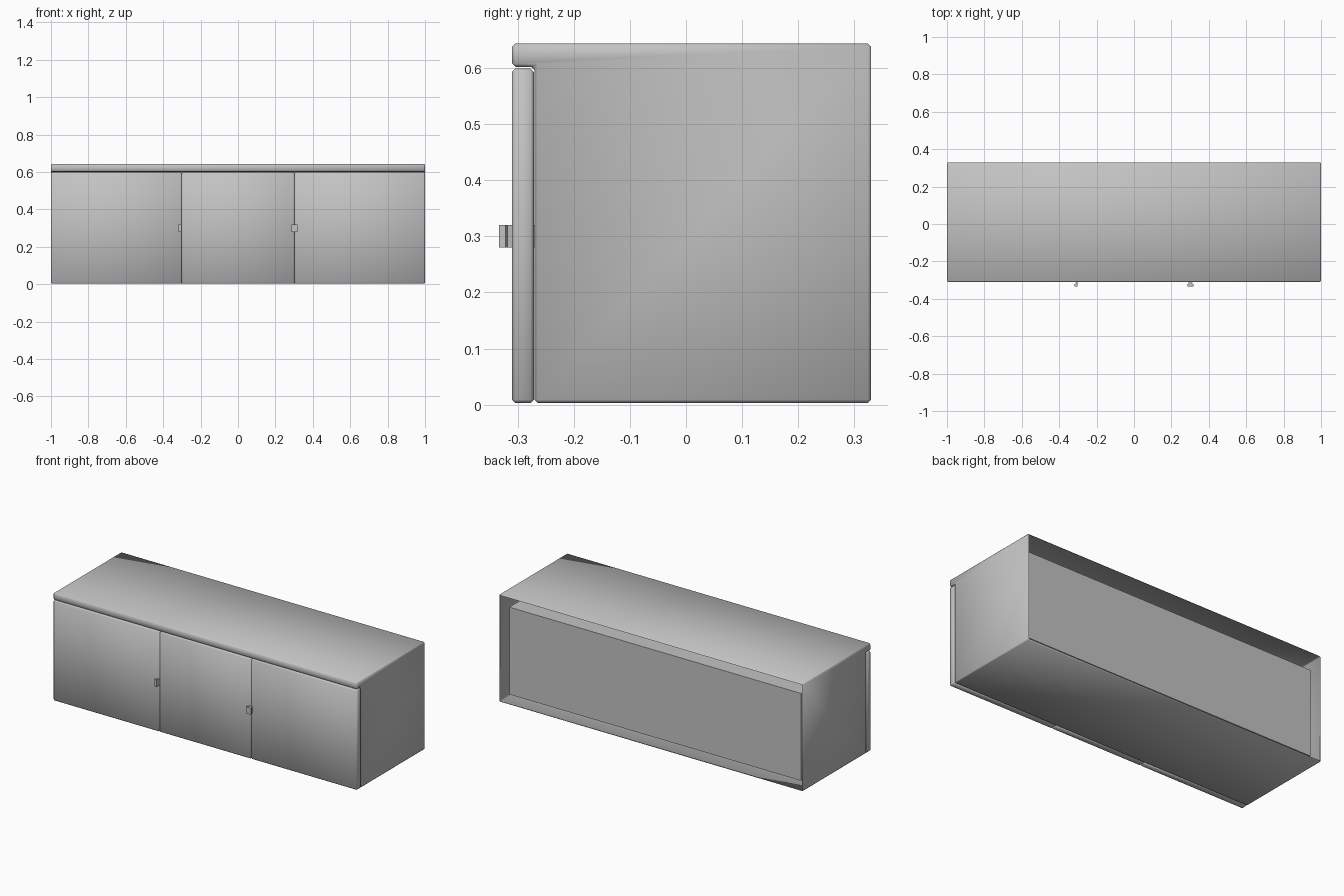
import bpy
import bmesh

if "Cube" in bpy.data.objects:
    bpy.data.objects.remove(bpy.data.objects["Cube"], do_unlink=True)

grey = bpy.data.materials.new("cabinet grey")
grey.use_nodes = True
grey.diffuse_color = (0.55, 0.55, 0.55, 1)
grey.node_tree.nodes["Principled BSDF"].inputs["Base Color"].default_value = (0.55, 0.55, 0.55, 1)


def finish(name, bm, smooth=True):
    mesh = bpy.data.meshes.new(name)
    bm.to_mesh(mesh)
    bm.free()
    mesh.materials.append(grey)
    for face in mesh.polygons:
        face.use_smooth = smooth
    obj = bpy.data.objects.new(name, mesh)
    bpy.context.collection.objects.link(obj)


def prism(points, axis, low, high):
    """Extrude a closed 2D profile along x or z."""
    bm = bmesh.new()
    place = (lambda p: (low, p[0], p[1])) if axis == "x" else (lambda p: (p[0], p[1], low))
    face = bm.faces.new([bm.verts.new(place(p)) for p in points])
    new = bmesh.ops.extrude_face_region(bm, geom=[face])["geom"]
    move = (high - low, 0, 0) if axis == "x" else (0, 0, high - low)
    bmesh.ops.translate(bm, vec=move, verts=[v for v in new if isinstance(v, bmesh.types.BMVert)])
    bmesh.ops.recalc_face_normals(bm, faces=bm.faces)
    return bm


def soften(bm, radius):
    bmesh.ops.bevel(bm, geom=list(bm.edges), offset=radius, segments=1, affect="EDGES")


def box_profile(y0, y1, z0, z1):
    return [(y0, z0), (y1, z0), (y1, z1), (y0, z1)]


BACK, FRONT, LIP, FLOOR, TOP, SHELF = 0.33, -0.27, -0.31, 0.003, 0.644, 0.602
WALL = 0.04

# Outer shell: sides, floor and top with an overhanging front lip, open at the back
shell = prism([(BACK, FLOOR), (FRONT, FLOOR), (FRONT, SHELF), (LIP, SHELF), (LIP, TOP), (BACK, TOP)],
              "x", -1, 1)
soften(shell, 0.006)
rear = [f for f in shell.faces if f.normal.y > 0.95]
bmesh.ops.delete(shell, geom=rear, context="FACES")
finish("cabinet_shell", shell)

# Inner compartment, set in from the shell on every side
finish("inner_compartment",
       prism(box_profile(FRONT + 0.01, BACK - WALL, FLOOR + WALL, SHELF - WALL),
             "x", -1 + WALL, 1 - WALL), False)

# Three doors with softened edges
for name, x0, x1 in (("right_door", -1, -0.301), ("middle_door", -0.301, 0.302), ("left_door", 0.302, 1)):
    door = prism(box_profile(LIP, FRONT - 0.001, FLOOR, 0.599), "x", x0, x1)
    soften(door, 0.006)
    finish(name, door)


# Pulls: a stem through the door, flared at the base and at the grip
def pull(name, x, side):
    profile = [(0, -0.268), (0, -0.333), (0.016, -0.333), (0.016, -0.322),
               (0.006, -0.318), (0.012, -0.309), (0.012, -0.268)]
    finish(name, prism([(x + side * px, py) for px, py in profile], "z", 0.28, 0.32), False)


pull("right_door_pull", -0.302, -1)
pull("middle_door_pull", 0.301, -1)
pull("left_door_pull", 0.302, 1)
